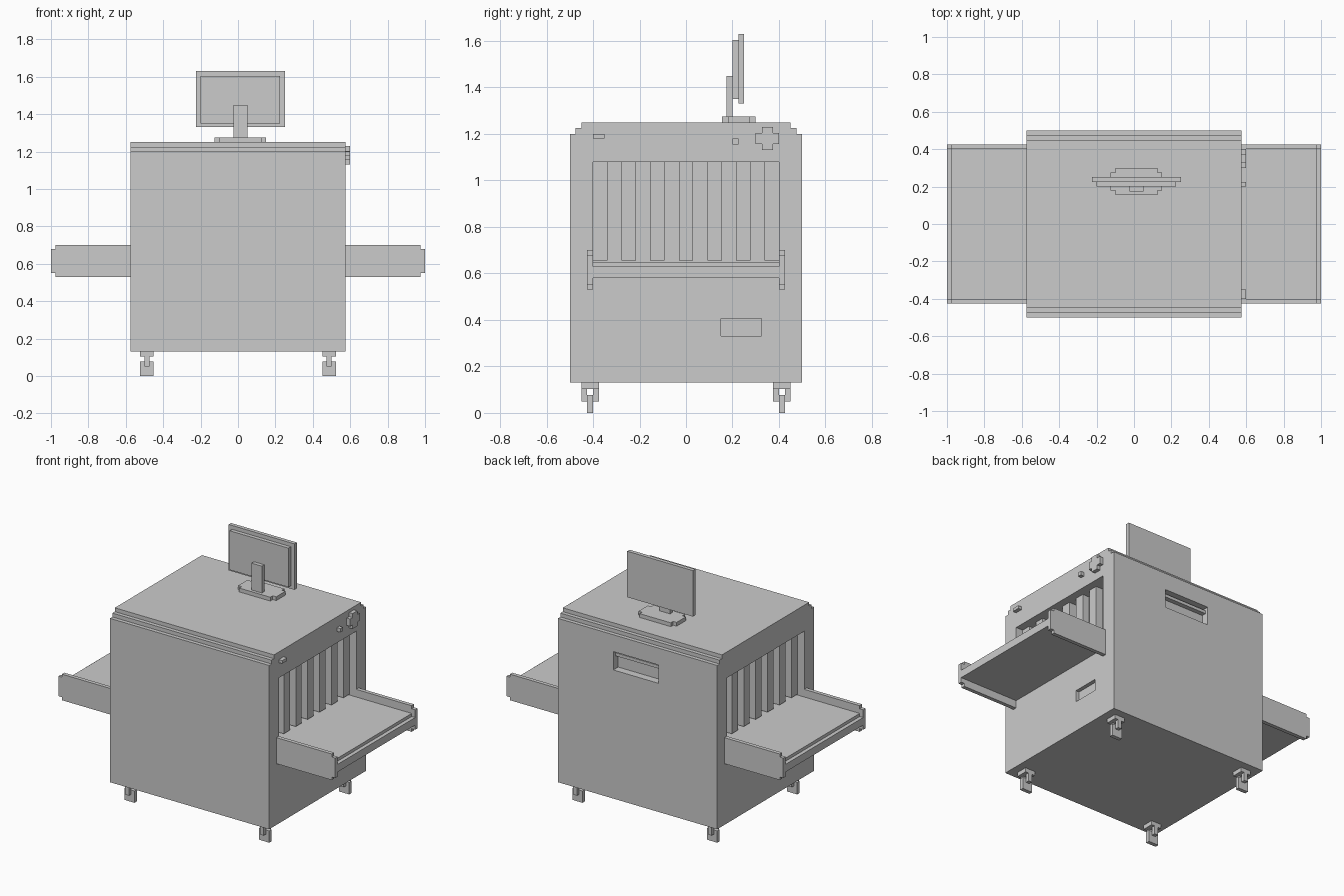
import bpy
import bmesh

if "Cube" in bpy.data.objects:
    bpy.data.objects.remove(bpy.data.objects["Cube"])


def mesh_object(name, bm):
    bmesh.ops.recalc_face_normals(bm, faces=bm.faces)
    me = bpy.data.meshes.new(name)
    bm.to_mesh(me)
    bm.free()
    ob = bpy.data.objects.new(name, me)
    bpy.context.collection.objects.link(ob)
    return ob


def boxes(name, spans):
    """One object from boxes given as (x range, y range, z range)."""
    bm = bmesh.new()
    for span in spans:
        verts = bmesh.ops.create_cube(bm, size=1)["verts"]
        for v in verts:
            for i, (lo, hi) in enumerate(span):
                v.co[i] = (lo + hi) / 2 + v.co[i] * (hi - lo)
    return mesh_object(name, bm)


def prism(name, points, axis, lo, hi):
    """Extrude a 2D outline along axis; points fill the other axes in order."""
    bm = bmesh.new()
    verts = []
    for p in points:
        co = list(p)
        co.insert(axis, lo)
        verts.append(bm.verts.new(co))
    face = bm.faces.new(verts)
    ext = bmesh.ops.extrude_face_region(bm, geom=[face])["geom"]
    for v in ext:
        if isinstance(v, bmesh.types.BMVert):
            v.co[axis] = hi
    return mesh_object(name, bm)


def stepped(u0, u1, v0, v1, s):
    """Rectangle outline with a square notch at each corner."""
    return [(u0 + s, v0), (u1 - s, v0), (u1 - s, v0 + s), (u1, v0 + s),
            (u1, v1 - s), (u1 - s, v1 - s), (u1 - s, v1), (u0 + s, v1),
            (u0 + s, v1 - s), (u0, v1 - s), (u0, v0 + s), (u0 + s, v0 + s)]


def sx(side, a, b):
    return tuple(sorted((side * a, side * b)))


# Cabinet with stepped top edges
half = [(0.5, 0.13), (0.5, 1.2), (0.475, 1.2), (0.475, 1.225),
        (0.45, 1.225), (0.45, 1.25)]
outline = half + [(-y, z) for y, z in reversed(half)]
cabinet = prism("cabinet", outline, 0, -0.575, 0.575)

# Tunnel mouths, side panel recess and rear handle recess
cuts = [(sx(s, 0.475, 0.7), (-0.4, 0.4), (0.65, 1.08)) for s in (-1, 1)]
cuts += [((0.55, 0.7), (0.15, 0.325), (0.33, 0.405)),
         ((-0.15, 0.175), (0.45, 0.6), (0.97, 1.09))]
cutter = boxes("recess_cutter", cuts)
cutter.hide_render = True
mod = cabinet.modifiers.new("recesses", "BOOLEAN")
mod.object = cutter
mod.operation = "DIFFERENCE"
mod.solver = "EXACT"
bpy.context.view_layer.objects.active = cabinet
bpy.ops.object.modifier_apply(modifier=mod.name)
bpy.data.objects.remove(cutter)

boxes("rear_handle", [((-0.15, 0.175), (0.45, 0.48), (1.055, 1.075))])

# Curtains, conveyor beds and rails at both ends
strip = 0.8 / 13
for side, label in ((-1, "left"), (1, "right")):
    boxes(label + "_curtain",
          [(sx(side, 0.475, 0.525),
            (-0.4 + 2 * i * strip, -0.4 + (2 * i + 1) * strip),
            (0.655, 1.08)) for i in range(7)])
    bed = [(0.57, 0.58), (1.0, 0.58), (1.0, 0.63),
           (0.975, 0.63), (0.975, 0.65), (0.57, 0.65)]
    prism(label + "_conveyor_bed", [(side * x, z) for x, z in bed], 1, -0.4, 0.4)
    rail = [(0.57, 0.53), (0.975, 0.53), (0.975, 0.55), (1.0, 0.55),
            (1.0, 0.68), (0.975, 0.68), (0.975, 0.7), (0.57, 0.7)]
    for y, end in ((-0.425, "front"), (0.4, "back")):
        prism(f"{label}_{end}_rail", [(side * x, z) for x, z in rail],
              1, y, y + 0.025)

# Controls on the right end
boxes("key_switch", [((0.57, 0.6), (-0.4, -0.35), (1.18, 1.2))])
boxes("indicator", [((0.57, 0.6), (0.2, 0.225), (1.155, 1.18))])
prism("stop_button", stepped(0.3, 0.4, 1.13, 1.23, 0.026), 0, 0.57, 0.6)

# Monitor on its stand
prism("monitor_base", stepped(-0.125, 0.15, 0.155, 0.3, 0.025), 2, 1.25, 1.275)
boxes("monitor_neck", [((-0.025, 0.05), (0.175, 0.2), (1.275, 1.45))])
boxes("monitor_housing", [((-0.2, 0.225), (0.2, 0.225), (1.35, 1.605))])
boxes("monitor_panel", [((-0.225, 0.25), (0.225, 0.25), (1.33, 1.63))])

# Four casters: plate, fork and thin wheel
for cx in (-0.487, 0.487):
    for cy in (-0.4125, 0.4125):
        wide = (cx - 0.036, cx + 0.036)
        slim = (cx - 0.013, cx + 0.013)
        fork = [(slim, (cy + a, cy + a + 0.025), (0.05, 0.105))
                for a in (-0.0375, 0.0125)]
        boxes("caster_mount",
              [(wide, (cy - 0.0375, cy + 0.0375), (0.103, 0.13))] + fork)
        boxes("caster_wheel", [(wide, (cy - 0.0125, cy + 0.0125), (0, 0.077))])
